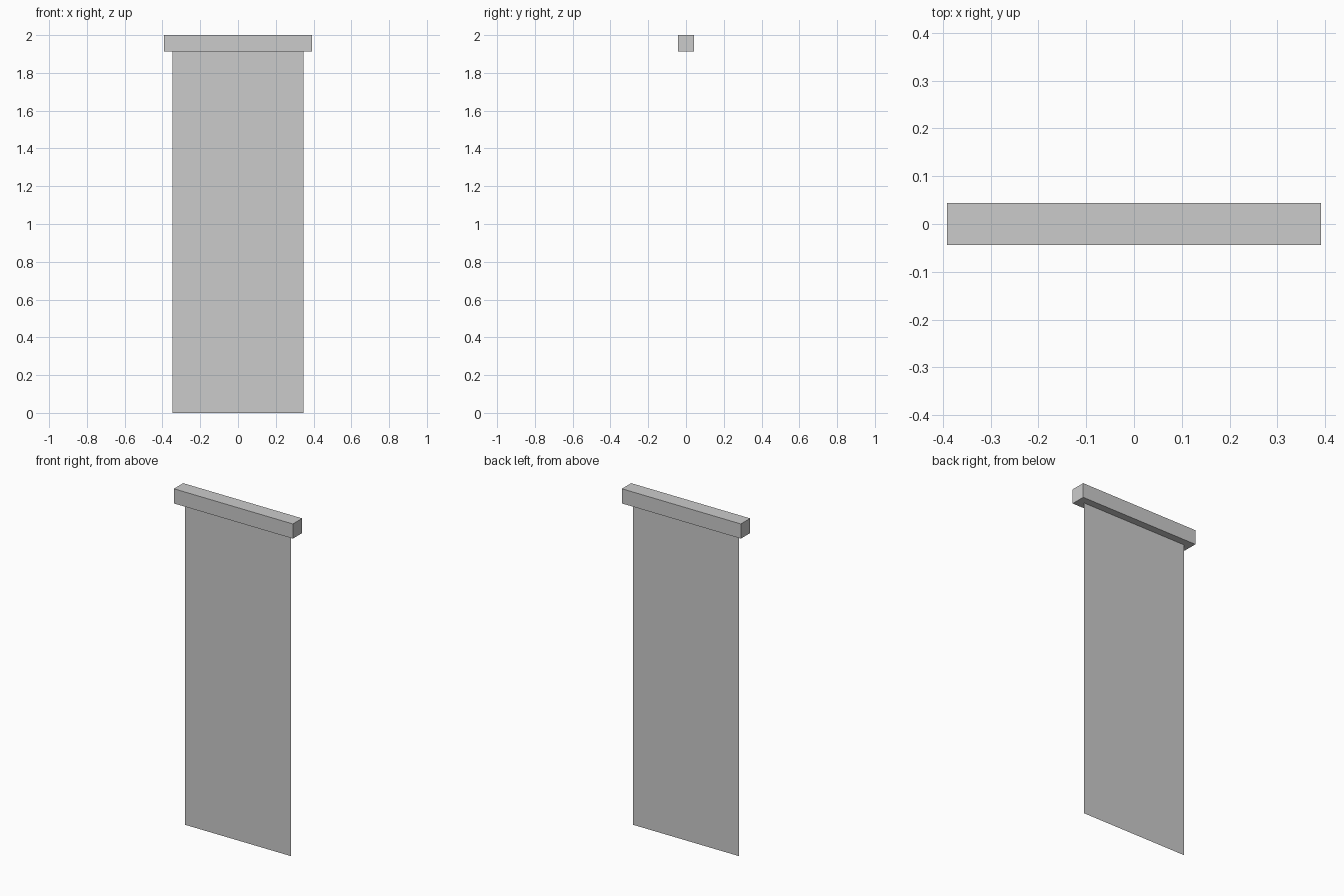
import bpy
import bmesh
from mathutils import Matrix, Vector

if "Cube" in bpy.data.objects:
    bpy.data.objects.remove(bpy.data.objects["Cube"])

BAR_W, BAR_T = 0.782, 0.087      # top rail length and square section
CLOTH_W = 0.694
TOP = 2.0
BAR_BOTTOM = TOP - BAR_T


def make_object(name, bm):
    mesh = bpy.data.meshes.new(name)
    bm.to_mesh(mesh)
    bm.free()
    obj = bpy.data.objects.new(name, mesh)
    bpy.context.collection.objects.link(obj)
    return obj


# Square top rail
bm = bmesh.new()
bmesh.ops.create_cube(
    bm, size=1.0,
    matrix=Matrix.Translation((0, 0, TOP - BAR_T / 2))
    @ Matrix.Diagonal(Vector((BAR_W, BAR_T, BAR_T, 1))))
make_object("top_rail", bm)

# Paper-thin hanging panel, centred under the rail
bm = bmesh.new()
h = CLOTH_W / 2
corners = [(-h, 0), (h, 0), (h, BAR_BOTTOM), (-h, BAR_BOTTOM)]
bm.faces.new([bm.verts.new((x, 0, z)) for x, z in corners])
make_object("hanging_panel", bm)
